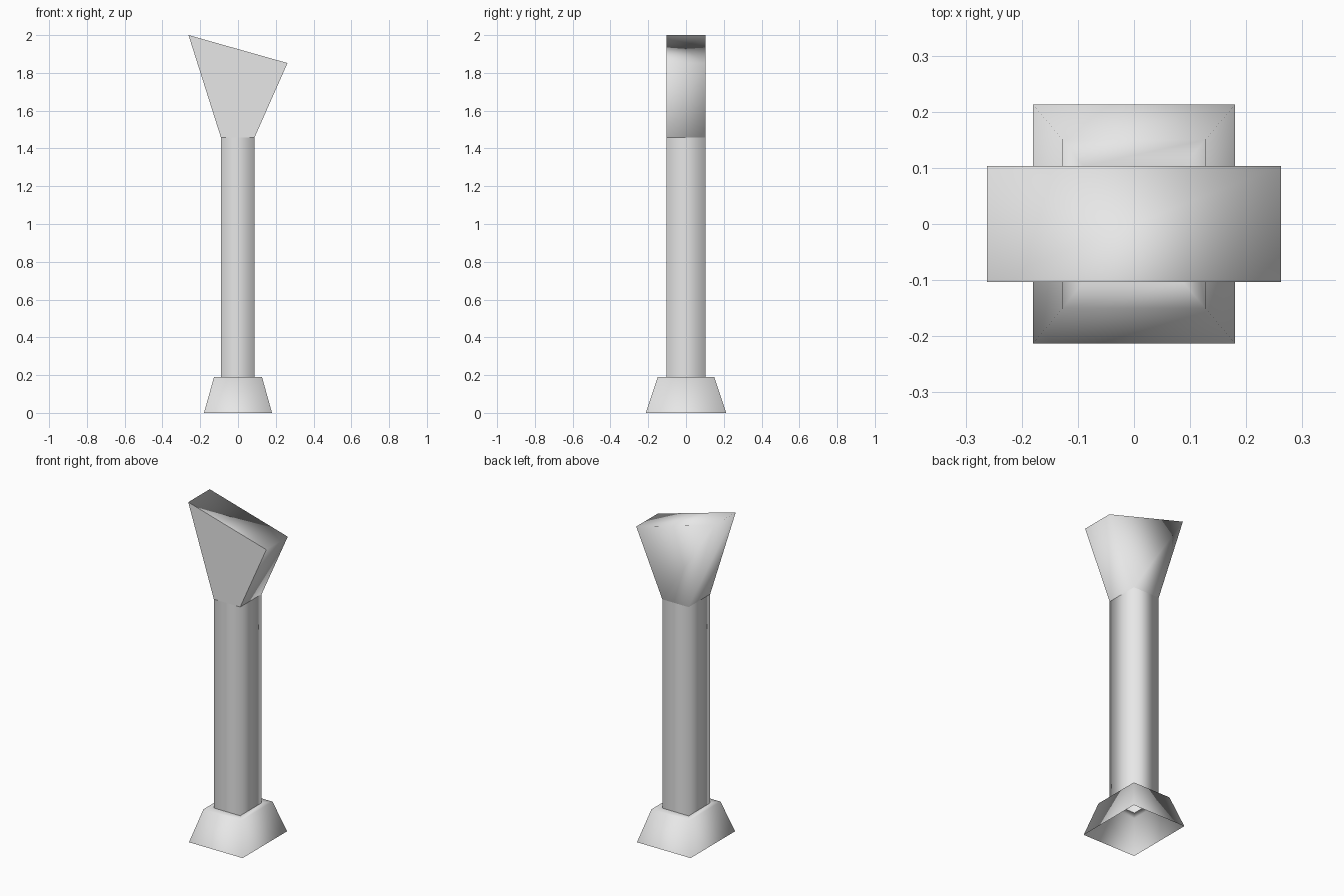
import bpy
import bmesh

if "Cube" in bpy.data.objects:
    bpy.data.objects.remove(bpy.data.objects["Cube"])

grey = bpy.data.materials.new("plain grey")
grey.diffuse_color = (0.8, 0.8, 0.8, 1)
grey.use_nodes = True
grey.node_tree.nodes["Principled BSDF"].inputs["Base Color"].default_value = grey.diffuse_color


def ring(x0, x1, y, z0, z1=None):
    """Rectangle of four corners; z may slope from the left to the right side."""
    z1 = z0 if z1 is None else z1
    return [(x0, -y, z0), (x1, -y, z1), (x1, y, z1), (x0, y, z0)]


def loft(name, rings, cap_top=False, flat_front=False):
    """Skin a stack of rectangles into a smooth-shaded part."""
    bm = bmesh.new()
    loops = [[bm.verts.new(p) for p in r] for r in rings]
    for low, high in zip(loops, loops[1:]):
        for i in range(4):
            j = (i + 1) % 4
            face = bm.faces.new((low[i], low[j], high[j], high[i]))
            face.smooth = not (flat_front and i == 0)
    if cap_top:
        bm.faces.new(loops[-1]).smooth = True
    mesh = bpy.data.meshes.new(name)
    bm.to_mesh(mesh)
    bm.free()
    mesh.materials.append(grey)
    obj = bpy.data.objects.new(name, mesh)
    bpy.context.collection.objects.link(obj)
    return obj


SHAFT = (-0.09, 0.087, 0.103)   # left, right, half depth

# Flared foot, open below, with a shoulder running in to the shaft
loft("foot", [ring(-0.18, 0.18, 0.213, 0),
              ring(-0.127, 0.127, 0.15, 0.19),
              ring(*SHAFT, 0.19)])

# Hollow square shaft
loft("shaft", [ring(*SHAFT, 0.19), ring(*SHAFT, 1.457)])

# Flared head with a sloping top
loft("head", [ring(*SHAFT, 1.457), ring(-0.262, 0.262, 0.103, 2.0, 1.852)],
     cap_top=True, flat_front=True)
